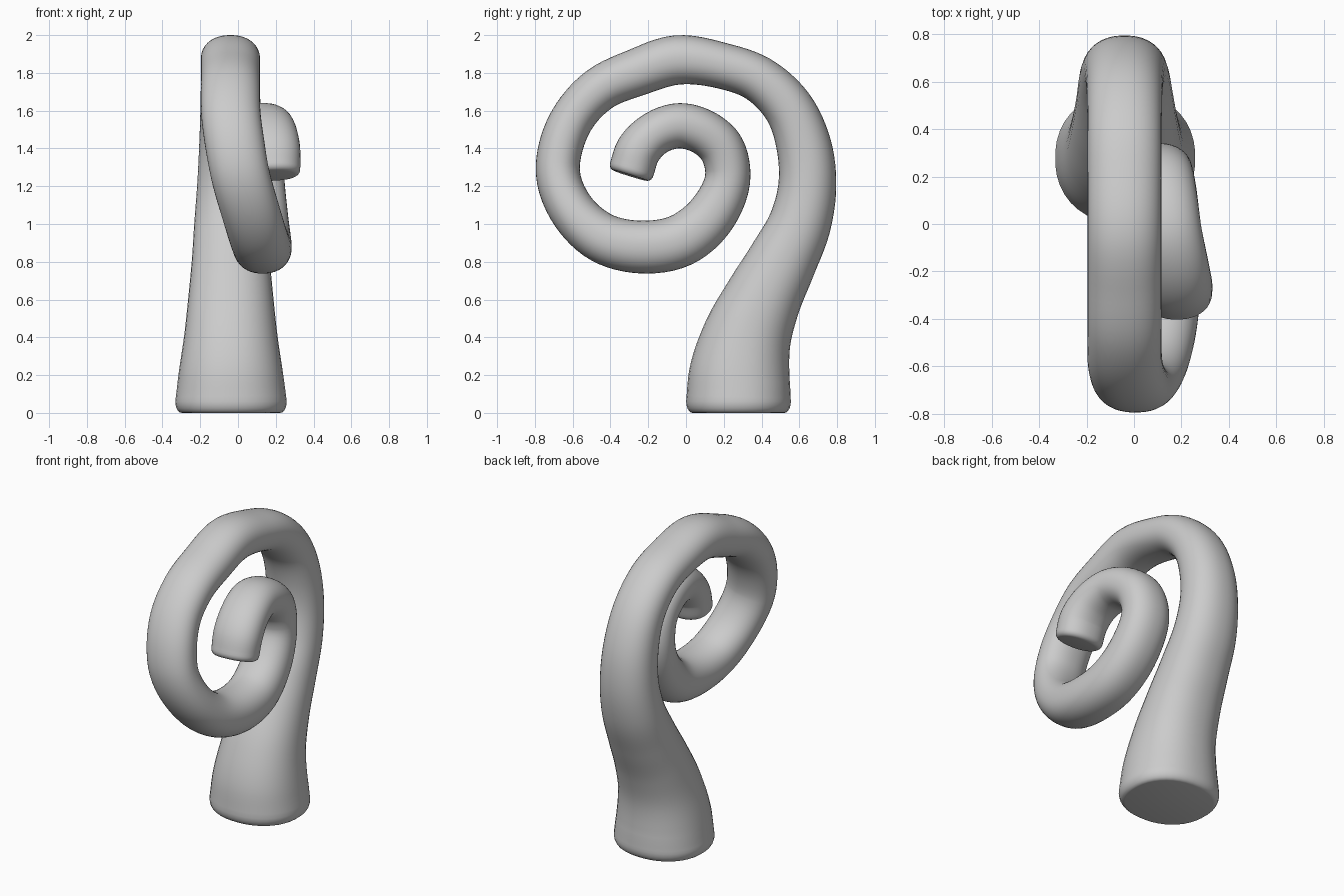
import bpy, bmesh, math
from mathutils import Vector

if "Cube" in bpy.data.objects:
    bpy.data.objects.remove(bpy.data.objects["Cube"])

# Centre line: x, y, z, in-plane radius, sideways radius
path = [
    (-.037, .278, .06, .278, .296), (-.038, .283, .20, .268, .278),
    (-.038, .323, .40, .237, .248), (-.038, .405, .60, .206, .226),
    (-.038, .508, .80, .184, .207), (-.040, .602, 1.00, .166, .192),
    (-.040, .642, 1.20, .154, .177), (-.040, .625, 1.41, .146, .166),
    (-.040, .541, 1.618, .132, .159), (-.040, .380, 1.77, .123, .157),
    (-.040, .190, 1.838, .122, .157), (-.040, -.050, 1.868, .131, .157),
    (-.040, -.260, 1.803, .126, .157), (-.040, -.455, 1.715, .119, .157),
    (-.037, -.590, 1.575, .116, .157), (-.018, -.657, 1.43, .117, .157),
    (.010, -.678, 1.27, .117, .155),
    (.070, -.590, 1.055, .123, .154), (.110, -.440, .925, .133, .153),
    (.130, -.240, .878, .140, .153), (.128, -.030, .912, .140, .153),
    (.112, .140, 1.055, .132, .151), (.098, .222, 1.27, .120, .148),
    (.108, .182, 1.41, .121, .147), (.122, .085, 1.49, .120, .148),
    (.138, -.035, 1.52, .120, .148),
    (.163, -.170, 1.475, .117, .150), (.178, -.255, 1.385, .120, .152),
    (.182, -.287, 1.290, .120, .148),
]
SIDES, STEPS, SQUARE = 40, 6, 2 / 2.2


# Cubic between b and c with tangents weighted by point spacing
def blend(a, b, c, d, t):
    def gap(p, q):
        return max((Vector(p[:3]) - Vector(q[:3])).length, 1e-6)
    g0, g1, g2 = gap(a, b), gap(b, c), gap(c, d)
    out = []
    for p0, p1, p2, p3 in zip(a, b, c, d):
        s0, s1, s2 = (p1 - p0) / g0, (p2 - p1) / g1, (p3 - p2) / g2
        m1 = (s0 * g1 + s1 * g0) / (g0 + g1) * g1
        m2 = (s1 * g2 + s2 * g1) / (g1 + g2) * g1
        out.append((2 * t**3 - 3 * t**2 + 1) * p1 + (t**3 - 2 * t**2 + t) * m1
                   + (3 * t**2 - 2 * t**3) * p2 + (t**3 - t**2) * m2)
    return out


# Smooth the centre line, mirroring a phantom point past either end
ext = ([[2 * a - b for a, b in zip(path[0], path[1])]] + path
       + [[2 * a - b for a, b in zip(path[-1], path[-2])]])
pts = [blend(*ext[i:i + 4], s / STEPS)
       for i in range(len(path) - 1) for s in range(STEPS)]
pts.append(list(path[-1]))

# Sections: centre, tangent, radii
sections = []
for i, p in enumerate(pts):
    a, b = pts[max(i - 1, 0)], pts[min(i + 1, len(pts) - 1)]
    tangent = (Vector(b[:3]) - Vector(a[:3])).normalized()
    if i == 0:
        tangent = Vector((0, 0, 1))
    sections.append((Vector(p[:3]), tangent, p[3], p[4]))


# Rounded rim rings at either end
def rim(section, sign, depth, inset):
    c, t, rn, rx = section
    rings = []
    for k in range(1, 6):
        a = k / 5 * math.pi / 2
        d = inset * (1 - math.cos(a))
        rings.append((c + t * sign * depth * math.sin(a), t, rn - d, rx - d))
    return rings


sections = (rim(sections[0], -1, .06, .035)[::-1] + sections
            + rim(sections[-1], 1, .035, .03))


# Slightly squared cosine and sine for a full oval
def full(v):
    return math.copysign(abs(v) ** SQUARE, v)


# Skin the sections into one tapered coil
bm = bmesh.new()
rings = []
for c, t, rn, rx in sections:
    normal = t.cross(Vector((1, 0, 0))).normalized()
    side = normal.cross(t).normalized()
    rings.append([bm.verts.new(c + normal * rn * full(math.cos(a))
                               + side * rx * full(math.sin(a)))
                  for a in (2 * math.pi * (k + .5) / SIDES for k in range(SIDES))])
for r, q in zip(rings, rings[1:]):
    for k in range(SIDES):
        n = (k + 1) % SIDES
        bm.faces.new((r[k], r[n], q[n], q[k]))
bm.faces.new(rings[0])
bm.faces.new(rings[-1])
bmesh.ops.recalc_face_normals(bm, faces=bm.faces)

mesh = bpy.data.meshes.new("spiral_tentacle")
bm.to_mesh(mesh)
bm.free()
obj = bpy.data.objects.new("spiral_tentacle", mesh)
bpy.context.collection.objects.link(obj)
bpy.context.view_layer.objects.active = obj
obj.select_set(True)
bpy.ops.object.shade_smooth_by_angle(angle=math.radians(40))
